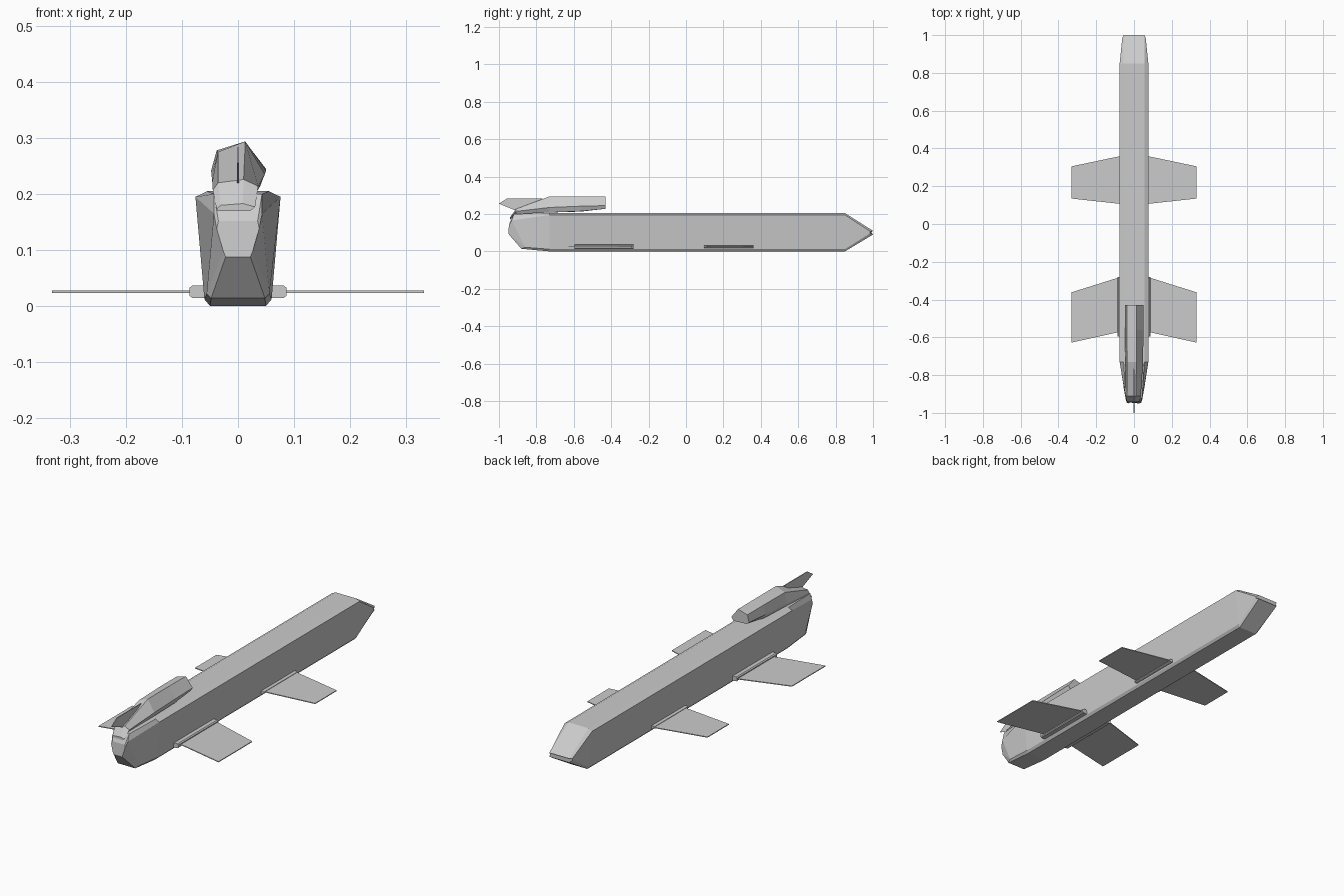
import bpy, bmesh

if "Cube" in bpy.data.objects:
    bpy.data.objects.remove(bpy.data.objects["Cube"])


def loft(name, rings):
    """Skin equal-length closed rings and cap both ends."""
    bm = bmesh.new()
    loops = [[bm.verts.new(p) for p in ring] for ring in rings]
    n = len(loops[0])
    for a, b in zip(loops, loops[1:]):
        for i in range(n):
            j = (i + 1) % n
            bm.faces.new((a[i], a[j], b[j], b[i]))
    bm.faces.new(loops[0])
    bm.faces.new(loops[-1])
    bmesh.ops.recalc_face_normals(bm, faces=bm.faces)
    mesh = bpy.data.meshes.new(name)
    bm.to_mesh(mesh)
    bm.free()
    ob = bpy.data.objects.new(name, mesh)
    bpy.context.collection.objects.link(ob)
    return ob


def mirrored(half):
    """Close a right-hand half section across x = 0."""
    return half + [(-x, y, z) for x, y, z in reversed(half)]


def section(y):
    return [(.05, y, 0), (.06, y, .012), (.076, y, .195), (.055, y, .205)]


# Fuselage: boat tail, constant trapezoid section, wedge nose
tail_end = [(.022, -.945, .088), (.026, -.95, .097), (.038, -.947, .138), (.035, -.943, .152)]
tail_mid = [(.048, -.88, .014), (.056, -.86, .022), (.043, -.932, .165), (.043, -.92, .2)]
nose_end = [(.055, 1, .09), (.062, .985, .097), (.062, .985, .107), (.055, 1, .11)]
loft("fuselage", [mirrored(r) for r in
                  (tail_end, tail_mid, section(-.73), section(.85), nose_end)])

# Dorsal pod: faceted, slightly lopsided, tapering toward the tail
front = [(-.048, .242), (-.038, .278), (.013, .293), (.05, .245), (.04, .228), (-.035, .232)]
middle = [(-.047, .232), (-.038, .278), (.013, .294), (.05, .242), (.04, .215), (-.04, .213)]
shoulder = [(-.046, .222), (-.036, .275), (.013, .294), (.048, .235), (.036, .208), (-.042, .208)]
back = [(-.045, .207), (-.036, .22), (.01, .226), (.036, .214), (.026, .2), (-.043, .2)]
loft("dorsal_pod", [[(x, y, z) for x, z in pts] for y, pts in
                    ((-.43, front), (-.56, middle), (-.73, shoulder), (-.91, back))])

# Pod tail cap closing onto the boat tail
cap_a = [(x, -.91, z) for x, z in back]
cap_b = [(x * .85, -.94, .17 + (z - .2) * .5) for x, z in back]
loft("pod_tail_cap", [cap_a, cap_b])

# Upright tail fin
fin = [(-1, .255), (-.957, .283), (-.765, .283), (-.89, .21)]
loft("tail_fin", [[(x, y, z) for y, z in fin] for x in (-.002, .002)])


# Side wings with root fairings, repeated on both sides
def wing(name, root_x, root, tip, fairing):
    y0, y1, x_out, half_h = fairing
    for side, s in (("right", 1), ("left", -1)):
        plan = [(root_x, root[0]), (root_x, root[1]), (.332, tip[1]), (.332, tip[0])]
        loft(f"{name}_wing_{side}",
             [[(s * x, y, z) for x, y in plan] for z in (.0235, .0275)])
        c = .0255
        prof = [(.055, c - half_h), (x_out - .005, c - half_h), (x_out, c - half_h * .6),
                (x_out, c + half_h * .6), (x_out - .005, c + half_h), (.055, c + half_h)]
        loft(f"{name}_fairing_{side}",
             [[(s * x, y, z) for x, z in prof] for y in (y0, y1)])


wing("front", .06, (.362, .105), (.305, .135), (.095, .36, .076, .007))
wing("rear", .07, (-.28, -.57), (-.362, -.628), (-.595, -.28, .087, .011))
